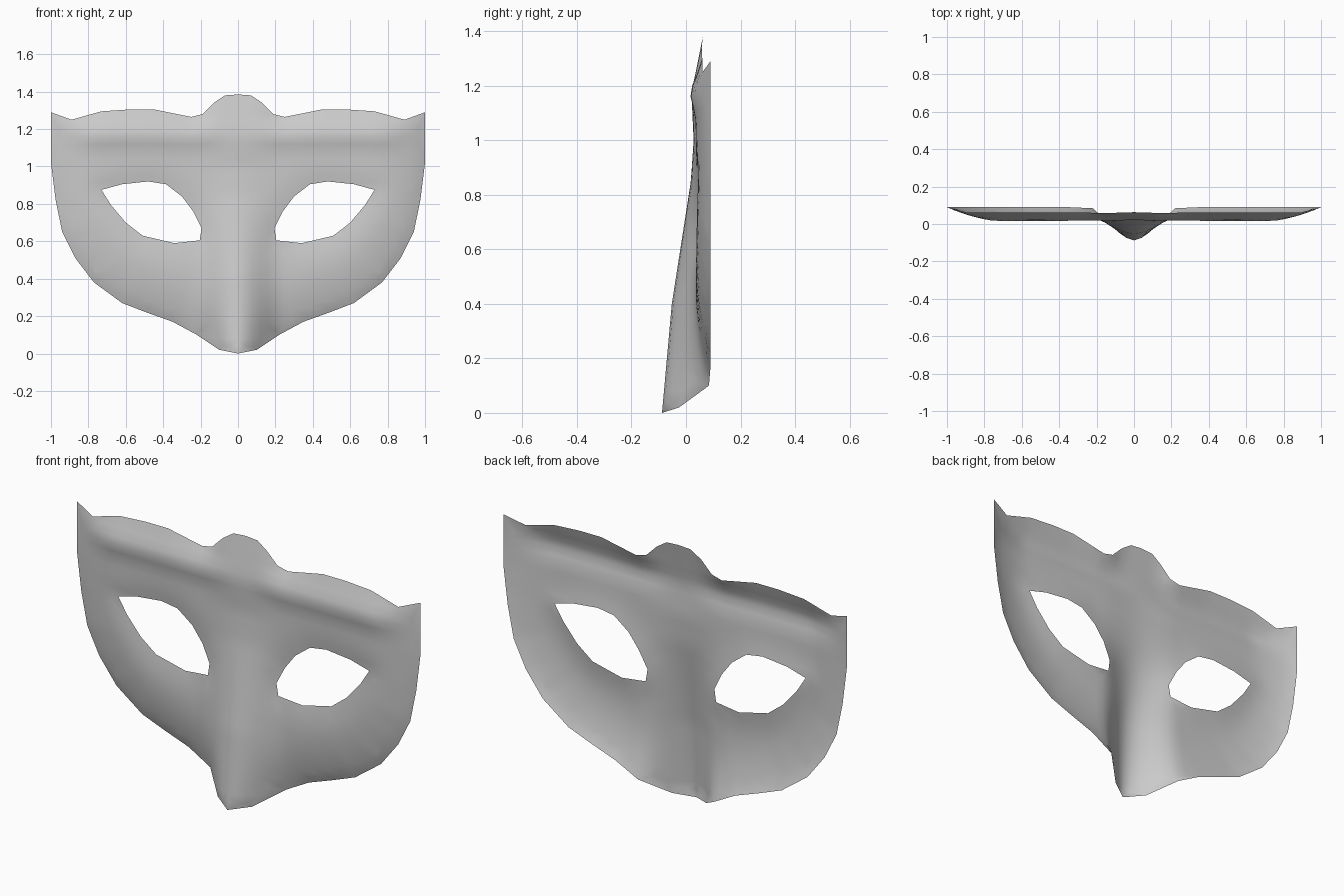
import bpy, bmesh, math
from mathutils import Vector
from mathutils.geometry import delaunay_2d_cdt, intersect_point_line

cube = bpy.data.objects.get("Cube")
if cube:
    bpy.data.objects.remove(cube, do_unlink=True)

# Left half of the mask in (x, z): top edge, then side and lower edge, eye opening
top_edge = [(0, 1.385), (.07, 1.38), (.13, 1.34), (.19, 1.28), (.25, 1.265), (.35, 1.285),
            (.45, 1.305), (.58, 1.305), (.73, 1.295), (.89, 1.25), (1, 1.29)]
low_edge = [(1, 1.29), (1, 1.02), (.975, .82), (.94, .65), (.87, .51), (.77, .38), (.62, .27),
            (.49, .22), (.35, .17), (.22, .1), (.1, .02), (0, 0)]
eye = [(.73, .875), (.62, .905), (.48, .92), (.385, .905), (.3, .84), (.24, .76), (.195, .67),
       (.205, .605), (.34, .59), (.51, .63), (.6, .7), (.68, .795)]
# Centre line profile as (z, y)
ridge = [(0, -.088), (.4, -.052), (.85, .018), (1, .028), (1.17, .02), (1.385, .063)]
STEP = .04


def distance(p, line):
    """Distance from a point to a polyline."""
    best = 9
    for a, b in zip(line, line[1:]):
        a, b = Vector(a), Vector(b)
        t = intersect_point_line(p, a, b)[1]
        best = min(best, (p - a.lerp(b, min(max(t, 0), 1))).length)
    return best


def inside(p, poly):
    hit = False
    for a, b in zip(poly, poly[1:] + poly[:1]):
        if (a[1] > p.y) != (b[1] > p.y):
            if p.x < a[0] + (p.y - a[1]) * (b[0] - a[0]) / (b[1] - a[1]):
                hit = not hit
    return hit


def ridge_depth(z):
    for (z0, y0), (z1, y1) in zip(ridge, ridge[1:]):
        if z <= z1:
            return y0 + (y1 - y0) * (z - z0) / (z1 - z0)
    return ridge[-1][1]


def fall(d, width):
    return max(0, 1 - d / width) ** 2


def depth(p):
    """Face relief: swept-back rim, brow swelling, eye sockets and nose ridge."""
    rim = max(.025 * fall(distance(p, top_edge), .15), .05 * fall(distance(p, low_edge), .28))
    brow = .02 * math.exp(-((p.y - 1.17) / .06) ** 2) * min(1, max(0, (.95 - p.x) / .2))
    if distance(p, top_edge) < .001:
        brow = 0
    socket = .012 * fall(distance(p, eye + eye[:1]), .14)
    y = .036 + rim - brow + socket
    if distance(p, low_edge) < .001:
        y = .09
    nose = math.cos(math.pi / 2 * min(1, p.x / .25)) ** 2
    return y + (ridge_depth(p.y) - y) * nose


# Outline closed along the centre line, with an even grid of points inside
rows = round(1.36 / STEP)
centre = [(0, i * STEP) for i in range(1, rows)]
outline = top_edge + low_edge[1:] + centre
points = [Vector(p) for p in outline + eye]
n, m = len(outline), len(eye)
edges = [(i, (i + 1) % n) for i in range(n)]
edges += [(n + i, n + (i + 1) % m) for i in range(m)]
for i in range(1, round(1 / STEP)):
    for j in range(1, rows + 1):
        p = Vector((i * STEP, j * STEP))
        if inside(p, outline) and not inside(p, eye):
            if min(distance(p, top_edge), distance(p, low_edge), distance(p, eye + eye[:1])) > STEP / 2:
                points.append(p)
verts, _, faces, *_ = delaunay_2d_cdt(points, edges, [], 0, 1e-5)

bm = bmesh.new()
bverts = [bm.verts.new((p.x, depth(p), p.y)) for p in verts]
for f in faces:
    c = sum((verts[i] for i in f), Vector((0, 0))) / len(f)
    if inside(c, outline) and not inside(c, eye):
        bm.faces.new([bverts[i] for i in f]).smooth = True
bmesh.ops.delete(bm, geom=[v for v in bm.verts if not v.link_faces], context='VERTS')
for f in bm.faces:
    f.normal_update()
    if f.normal.y > 0:
        f.normal_flip()
mesh = bpy.data.meshes.new("mask_face")
bm.to_mesh(mesh)
bm.free()

mask = bpy.data.objects.new("mask_face", mesh)
bpy.context.collection.objects.link(mask)
mirror = mask.modifiers.new("mirror_right_half", 'MIRROR')
mirror.merge_threshold = .0005

# Plain grey finish
grey = bpy.data.materials.new("light_grey")
grey.use_nodes = True
colour = (.6, .6, .6, 1)
grey.diffuse_color = colour
grey.node_tree.nodes["Principled BSDF"].inputs["Base Color"].default_value = colour
mesh.materials.append(grey)
